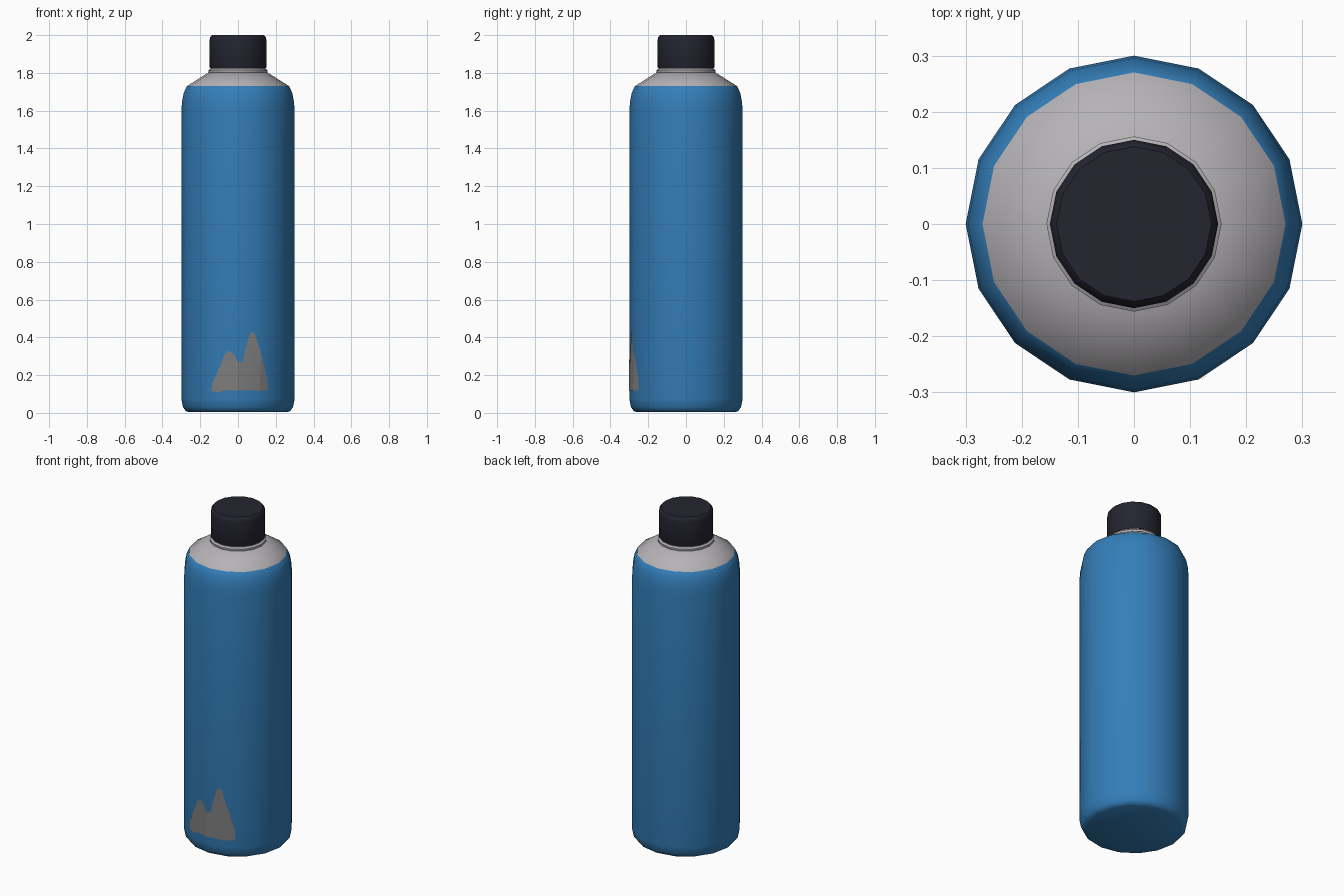
import bpy, bmesh, math

if "Cube" in bpy.data.objects:
    bpy.data.objects.remove(bpy.data.objects["Cube"])

SIDES = 16


def material(name, rgb):
    m = bpy.data.materials.new(name)
    m.diffuse_color = (*rgb, 1)
    m.use_nodes = True
    m.node_tree.nodes["Principled BSDF"].inputs["Base Color"].default_value = m.diffuse_color
    return m


blue = material("bottle blue", (0.034, 0.209, 0.485))
silver = material("light grey", (0.47, 0.45, 0.47))
grey = material("mid grey", (0.21, 0.205, 0.205))
dark = material("cap black", (0.018, 0.018, 0.03))


def finish(bm, name, mats, angle=40):
    me = bpy.data.meshes.new(name)
    bm.to_mesh(me)
    bm.free()
    ob = bpy.data.objects.new(name, me)
    bpy.context.collection.objects.link(ob)
    for m in mats:
        me.materials.append(m)
    bpy.ops.object.select_all(action='DESELECT')
    ob.select_set(True)
    bpy.context.view_layer.objects.active = ob
    bpy.ops.object.shade_smooth_by_angle(angle=math.radians(angle))
    return ob


def lathe(name, profile, mats, split_z=None):
    """Spin an (r, z) profile, closing both ends; faces above split_z use slot 1."""
    bm = bmesh.new()
    rings = []
    for r, z in profile:
        rings.append([bm.verts.new((r * math.cos(2 * math.pi * i / SIDES),
                                    r * math.sin(2 * math.pi * i / SIDES), z))
                      for i in range(SIDES)])
    for a, b in zip(rings, rings[1:]):
        for i in range(SIDES):
            j = (i + 1) % SIDES
            bm.faces.new((a[i], a[j], b[j], b[i]))
    bm.faces.new(rings[0][::-1])
    bm.faces.new(rings[-1])
    bmesh.ops.recalc_face_normals(bm, faces=bm.faces)
    if split_z is not None:
        for f in bm.faces:
            if f.calc_center_median().z > split_z:
                f.material_index = 1
    return finish(bm, name, mats)


# Bottle: blue body up to the shoulder, bare metal above
lathe("bottle_body",
      [(0.262, 0.004), (0.278, 0.012), (0.291, 0.03), (0.30, 0.075), (0.30, 1.60),
       (0.296, 1.65), (0.287, 1.695), (0.27, 1.73), (0.155, 1.803)],
      [blue, silver], 1.73)

# Neck collar and the thread stub under the cap
lathe("neck_collar",
      [(0.145, 1.79), (0.156, 1.803), (0.156, 1.815), (0.146, 1.822), (0.142, 1.86)], [silver])

# Screw cap with a softened top edge
lathe("screw_cap",
      [(0.148, 1.826), (0.15, 1.83), (0.15, 1.975), (0.147, 1.99), (0.138, 2.0)], [dark])

# Twin-peak mountain picture, wrapped on the front facets
outline = [(-0.14, 0.115), (-0.10, 0.11), (-0.06, 0.122), (0.0, 0.118), (0.06, 0.122),
           (0.12, 0.117), (0.158, 0.12), (0.155, 0.18), (0.13, 0.285), (0.105, 0.37),
           (0.09, 0.415), (0.075, 0.43), (0.06, 0.41), (0.04, 0.34), (0.024, 0.27),
           (0.0, 0.268), (-0.022, 0.31), (-0.048, 0.33), (-0.07, 0.31), (-0.105, 0.225),
           (-0.138, 0.155)]
bm = bmesh.new()
bm.faces.new([bm.verts.new((x, 0, z)) for x, z in outline])
bmesh.ops.triangulate(bm, faces=bm.faces[:])
edge_x = 0.30 * math.sin(2 * math.pi / SIDES)
for x in (-edge_x, 0, edge_x):
    bmesh.ops.bisect_plane(bm, geom=bm.verts[:] + bm.edges[:] + bm.faces[:],
                           plane_co=(x, 0, 0), plane_no=(1, 0, 0))
step = 2 * math.pi / SIDES
R = 0.302
for v in bm.verts:
    x = abs(v.co.x)
    k = 0 if x <= edge_x + 1e-5 else 1
    x0, x1 = R * math.sin(k * step), R * math.sin((k + 1) * step)
    y0, y1 = R * math.cos(k * step), R * math.cos((k + 1) * step)
    v.co.y = -(y0 + (y1 - y0) * (x - x0) / (x1 - x0))
for f in bm.faces:
    f.normal_update()
    if f.normal.y > 0:
        f.normal_flip()
finish(bm, "mountain_picture", [grey])
